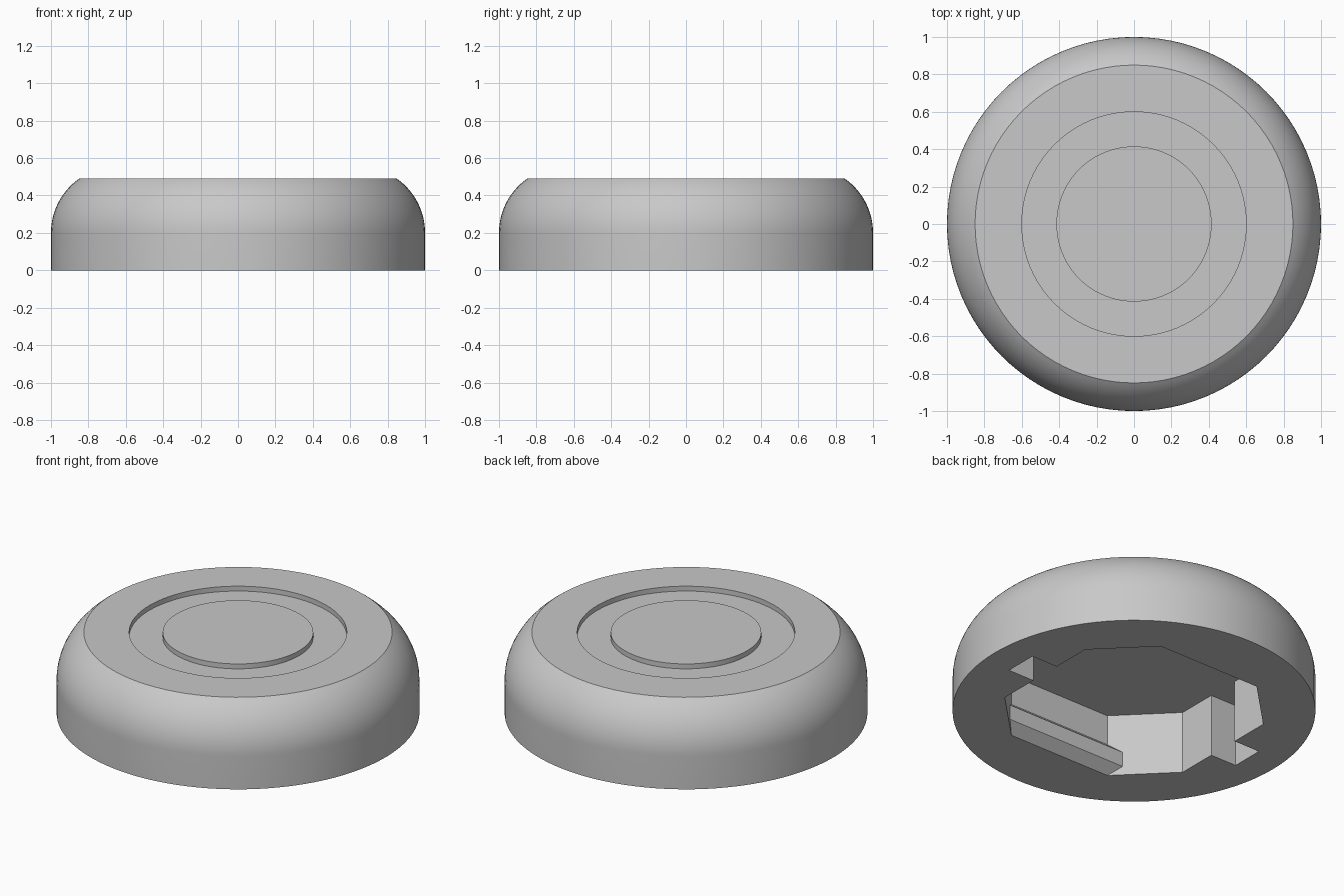
import bpy, bmesh, math

if "Cube" in bpy.data.objects:
    bpy.data.objects.remove(bpy.data.objects["Cube"])

SEGS = 96
HEIGHT = 0.49
CAVITY = 0.38          # depth of the underside pocket
HALF, CORNER = 0.64, 0.345   # pocket half width, half length of its straight sides
SLOT_X, SLOT_Y = 0.815, 0.10 # side slots of the pocket

grey = bpy.data.materials.new("light_grey")
grey.diffuse_color = (0.58, 0.58, 0.58, 1)
grey.use_nodes = True
grey.node_tree.nodes["Principled BSDF"].inputs["Base Color"].default_value = grey.diffuse_color


def make_object(name, bm):
    bmesh.ops.recalc_face_normals(bm, faces=bm.faces)
    mesh = bpy.data.meshes.new(name)
    bm.to_mesh(mesh)
    bm.free()
    mesh.materials.append(grey)
    obj = bpy.data.objects.new(name, mesh)
    bpy.context.collection.objects.link(obj)
    return obj


def revolve(name, profile):
    """Solid of revolution from (radius, z) points, capped at both ends."""
    bm = bmesh.new()
    rings = []
    for r, z in profile:
        rings.append([bm.verts.new((r * math.cos(2 * math.pi * i / SEGS),
                                    r * math.sin(2 * math.pi * i / SEGS), z))
                      for i in range(SEGS)])
    for a, b in zip(rings, rings[1:]):
        for i in range(SEGS):
            j = (i + 1) % SEGS
            bm.faces.new((a[i], a[j], b[j], b[i]))
    bm.faces.new(rings[0])
    bm.faces.new(rings[-1])
    return make_object(name, bm)


def prism(name, outline, z0, z1):
    bm = bmesh.new()
    face = bm.faces.new([bm.verts.new((x, y, z0)) for x, y in outline])
    top = bmesh.ops.extrude_face_region(bm, geom=[face])["geom"]
    bmesh.ops.translate(bm, vec=(0, 0, z1 - z0),
                        verts=[v for v in top if isinstance(v, bmesh.types.BMVert)])
    return make_object(name, bm)


# Round body: straight wall, curved shoulder, ring groove on top
R = 0.355
sweep = math.asin((HEIGHT - 0.2) / R)
shoulder = [(1 - R + R * math.cos(sweep * i / 16), 0.2 + R * math.sin(sweep * i / 16))
            for i in range(17)]
profile = [(1, 0)] + shoulder + [(0.60, HEIGHT), (0.60, HEIGHT - 0.03),
                                 (0.415, HEIGHT - 0.03), (0.415, HEIGHT)]
body = revolve("round_body", profile)

# Underside pocket: chamfered square with a slot on the left and right
half_outline = [(SLOT_X, -SLOT_Y), (SLOT_X, SLOT_Y), (HALF, SLOT_Y), (HALF, CORNER),
                (CORNER, HALF), (-CORNER, HALF), (-HALF, CORNER), (-HALF, SLOT_Y)]
outline = half_outline + [(-x, -y) for x, y in half_outline]
cutter = prism("pocket_cutter", outline, -0.1, CAVITY)
cutter.hide_render = True

cut = body.modifiers.new("pocket", "BOOLEAN")
cut.operation = "DIFFERENCE"
cut.solver = "EXACT"
cut.object = cutter
bpy.context.view_layer.objects.active = body
body.select_set(True)
bpy.ops.object.modifier_apply(modifier=cut.name)
bpy.data.objects.remove(cutter)
bpy.ops.object.shade_smooth_by_angle(angle=math.radians(30))

# Snap ribs on the front and back pocket walls, ending at the chamfers
section = [(0, 0), (0.06, 0.053), (0.06, 0.143), (0, 0.196)]   # (protrusion, z)
for name, side in (("front_snap_rib", -1), ("back_snap_rib", 1)):
    bm = bmesh.new()
    ends = [[bm.verts.new((s * (CORNER + d), side * (HALF - d), z)) for d, z in section]
            for s in (-1, 1)]
    for i in range(4):
        j = (i + 1) % 4
        bm.faces.new((ends[0][i], ends[0][j], ends[1][j], ends[1][i]))
    for end in ends:
        bm.faces.new(end)
    make_object(name, bm)
